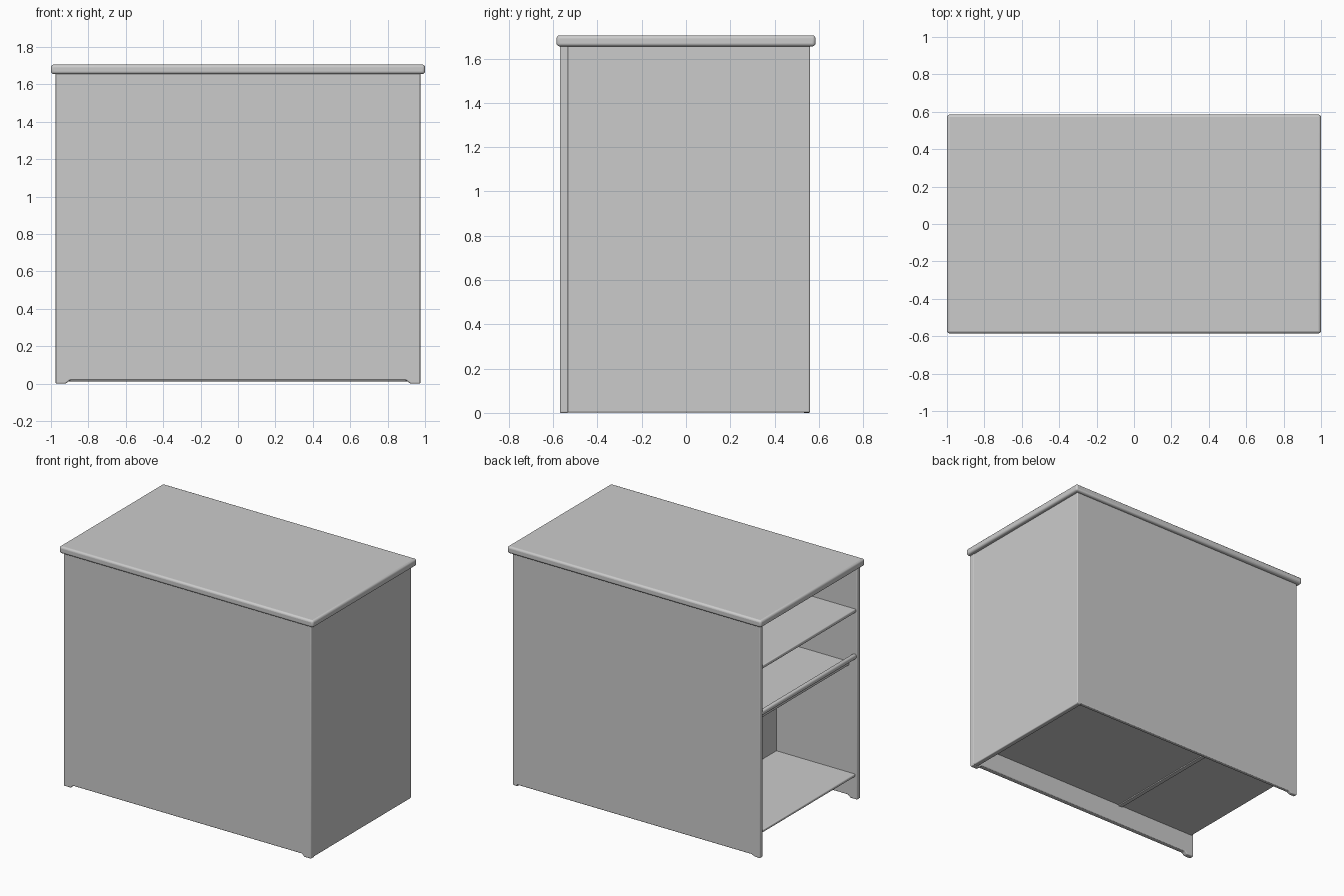
import bpy, bmesh

if "Cube" in bpy.data.objects:
    bpy.data.objects.remove(bpy.data.objects["Cube"])


def finish(ob, bevel):
    # soften the edges and shade smooth
    if bevel:
        m = ob.modifiers.new("edge_round", 'BEVEL')
        m.width, m.segments, m.limit_method = bevel, 3, 'ANGLE'
    bpy.ops.object.select_all(action='DESELECT')
    ob.select_set(True)
    bpy.context.view_layer.objects.active = ob
    bpy.ops.object.shade_smooth_by_angle()
    return ob


def prism(name, pts, y0, y1, bevel):
    # extrude an x-z outline along y
    bm = bmesh.new()
    face = bm.faces.new([bm.verts.new((x, y0, z)) for x, z in pts])
    ext = bmesh.ops.extrude_face_region(bm, geom=[face])
    verts = [v for v in ext["geom"] if isinstance(v, bmesh.types.BMVert)]
    bmesh.ops.translate(bm, verts=verts, vec=(0, y1 - y0, 0))
    bmesh.ops.recalc_face_normals(bm, faces=bm.faces)
    me = bpy.data.meshes.new(name)
    bm.to_mesh(me)
    bm.free()
    ob = bpy.data.objects.new(name, me)
    bpy.context.collection.objects.link(ob)
    return finish(ob, bevel)


def box(name, x, y, z, bevel=0.006):
    pts = [(x[0], z[0]), (x[1], z[0]), (x[1], z[1]), (x[0], z[1])]
    return prism(name, pts, y[0], y[1], bevel)


# Worktop with rounded edge
box("worktop", (-1, 1), (-0.585, 0.585), (1.655, 1.705), 0.014)

# Front panel with two short feet
front = [(-0.975, 0), (-0.92, 0), (-0.90, 0.018), (0.90, 0.018), (0.92, 0),
         (0.975, 0), (0.975, 1.66), (-0.975, 1.66)]
prism("front_panel", front, -0.57, -0.532, 0.006)

# Back panel with one foot at the open end
back = [(-0.975, 0), (-0.93, 0), (-0.91, 0.012), (0.965, 0.012),
        (0.965, 1.66), (-0.975, 1.66)]
prism("back_panel", back, 0.53, 0.56, 0.006)

# Closed right end, flush with the back
box("right_panel", (0.935, 0.972), (-0.54, 0.56), (0.002, 1.66))

# Inner partition behind the open left end
box("partition", (-0.34, -0.31), (-0.54, 0.535), (0.152, 1.66), 0)

# Bottom board and upper shelf
inner = (-0.54, 0.535)
box("bottom_board", (-0.96, 0.94), inner, (0.16, 0.18))
box("upper_shelf", (-0.965, -0.32), inner, (1.33, 1.355))

# Middle shelf, set back, with a rail along its open edge
box("middle_shelf", (-0.91, -0.32), inner, (0.94, 0.968))
box("shelf_rail", (-0.97, -0.94), inner, (1.0, 1.035), 0.012)
